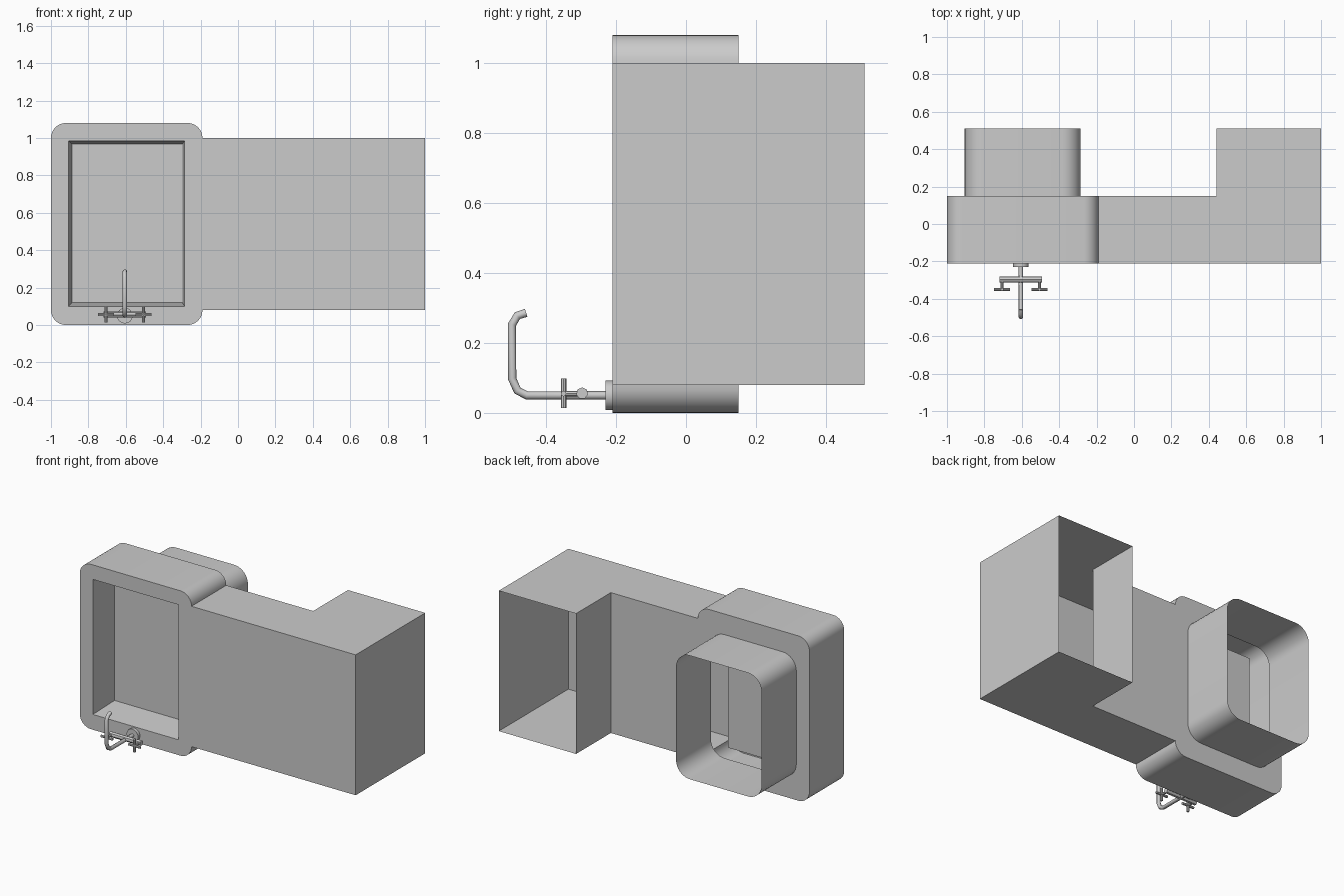
import bpy, bmesh, math
from mathutils import Vector

if "Cube" in bpy.data.objects:
    bpy.data.objects.remove(bpy.data.objects["Cube"])

FRONT, BACK, DEEP, FLOOR = -0.21, 0.15, 0.51, -0.01


def arc(cx, cz, r, a0, a1, n=8):
    return [(cx + r * math.cos(math.radians(a0 + (a1 - a0) * i / n)),
             cz + r * math.sin(math.radians(a0 + (a1 - a0) * i / n))) for i in range(n + 1)]


def rounded(x0, x1, z0, z1, r):
    return (arc(x1 - r, z1 - r, r, 0, 90) + arc(x0 + r, z1 - r, r, 90, 180)
            + arc(x0 + r, z0 + r, r, 180, 270) + arc(x1 - r, z0 + r, r, 270, 360))


def rect(x0, x1, z0, z1):
    return [(x1, z1), (x0, z1), (x0, z0), (x1, z0)]


def ring(bm, pts, y):
    vs = [bm.verts.new((x, y, z)) for x, z in pts]
    return vs, [bm.edges.new((vs[i], vs[(i + 1) % len(vs)])) for i in range(len(vs))]


def bridge(bm, a, b):
    n = len(a)
    for i in range(n):
        bm.faces.new((a[i], a[(i + 1) % n], b[(i + 1) % n], b[i]))


def finish(ob, angle=30):
    bpy.context.view_layer.objects.active = ob
    for o in bpy.context.selected_objects:
        o.select_set(False)
    ob.select_set(True)
    bpy.ops.object.shade_smooth_by_angle(angle=math.radians(angle))
    return ob


# Thin shell: counter with wide rounded sink end, recessed basin, cabinet and pedestal
sink = rounded(-1, -0.19, 0, 1.08, 0.08)
bm = bmesh.new()


def outline(right):
    return sink + [(right, 0.08), (right, 1.0)]


front, fe = ring(bm, outline(1), FRONT)
rim, re = ring(bm, rect(-0.905, -0.285, 0.1, 0.985), FRONT)
bmesh.ops.triangle_fill(bm, use_beauty=True, edges=fe + re)
floor, _ = ring(bm, rect(-0.888, -0.298, 0.12, 0.967), FLOOR)
bridge(bm, rim, floor)
bm.faces.new(floor)

back, be = ring(bm, outline(0.44), BACK)
hole = rounded(-0.905, -0.285, 0.135, 0.945, 0.1)
top, te = ring(bm, hole, BACK)
bmesh.ops.triangle_fill(bm, use_beauty=True, edges=be + te)
foot, _ = ring(bm, hole, DEEP)
bridge(bm, top, foot)

# Outer sides of the sink end
n = len(sink)
for i in range(n - 1):
    bm.faces.new((front[i], front[i + 1], back[i + 1], back[i]))
# L-shaped long sides and cabinet end walls, open at the far end
lo, hi = front[n], front[n + 1]
blo, bhi = back[n], back[n + 1]
c = {(x, z): bm.verts.new((x, DEEP, z)) for x in (0.44, 1) for z in (0.08, 1.0)}
bm.faces.new((front[n - 1], lo, c[1, 0.08], c[0.44, 0.08], blo, back[n - 1]))
bm.faces.new((front[0], hi, c[1, 1.0], c[0.44, 1.0], bhi, back[0]))
bm.faces.new((lo, hi, c[1, 1.0], c[1, 0.08]))
bm.faces.new((blo, bhi, c[0.44, 1.0], c[0.44, 0.08]))
bmesh.ops.remove_doubles(bm, verts=bm.verts, dist=1e-5)
bmesh.ops.recalc_face_normals(bm, faces=bm.faces)
me = bpy.data.meshes.new("vanity_shell")
bm.to_mesh(me)
bm.free()
shell = bpy.data.objects.new("vanity_shell", me)
bpy.context.collection.objects.link(shell)
finish(shell)


def rod(name, p, q, r, sides=8):
    p, q = Vector(p), Vector(q)
    d = q - p
    bpy.ops.mesh.primitive_cylinder_add(vertices=sides, radius=r, depth=d.length, location=(p + q) / 2,
                                        rotation=d.to_track_quat('Z', 'Y').to_euler())
    ob = bpy.context.object
    ob.name = name
    return ob


# Tap: base flange, crossbar and two cross handles
FX, FZ = -0.605, 0.05
finish(rod("tap_base", (FX, FRONT, FZ), (FX, -0.23, FZ), 0.042, 16))
rod("tap_crossbar", (FX - 0.113, -0.297, 0.056), (FX + 0.113, -0.297, 0.056), 0.017, 7)
for side, s in (("left", -1), ("right", 1)):
    x = FX + s * 0.1
    rod(side + "_handle_stem", (x, -0.29, 0.055), (x, -0.352, 0.055), 0.008)
    rod(side + "_handle_bar", (x - 0.043, -0.35, 0.055), (x + 0.043, -0.35, 0.055), 0.008)
    rod(side + "_handle_cross_bar", (x, -0.35, 0.014), (x, -0.35, 0.098), 0.008)

# Bent spout
path = [(-0.22, 0.05), (-0.455, 0.05), (-0.482, 0.064), (-0.497, 0.098),
        (-0.497, 0.253), (-0.482, 0.278), (-0.457, 0.286)]
cu = bpy.data.curves.new("tap_spout", 'CURVE')
cu.dimensions = '3D'
cu.bevel_depth = 0.012
cu.bevel_resolution = 2
cu.use_fill_caps = True
sp = cu.splines.new('POLY')
sp.points.add(len(path) - 1)
for pt, (y, z) in zip(sp.points, path):
    pt.co = (FX, y, z, 1)
spout = bpy.data.objects.new("tap_spout", cu)
bpy.context.collection.objects.link(spout)
for o in bpy.context.selected_objects:
    o.select_set(False)
spout.select_set(True)
bpy.context.view_layer.objects.active = spout
bpy.ops.object.convert(target='MESH')
finish(bpy.context.object, 50)
